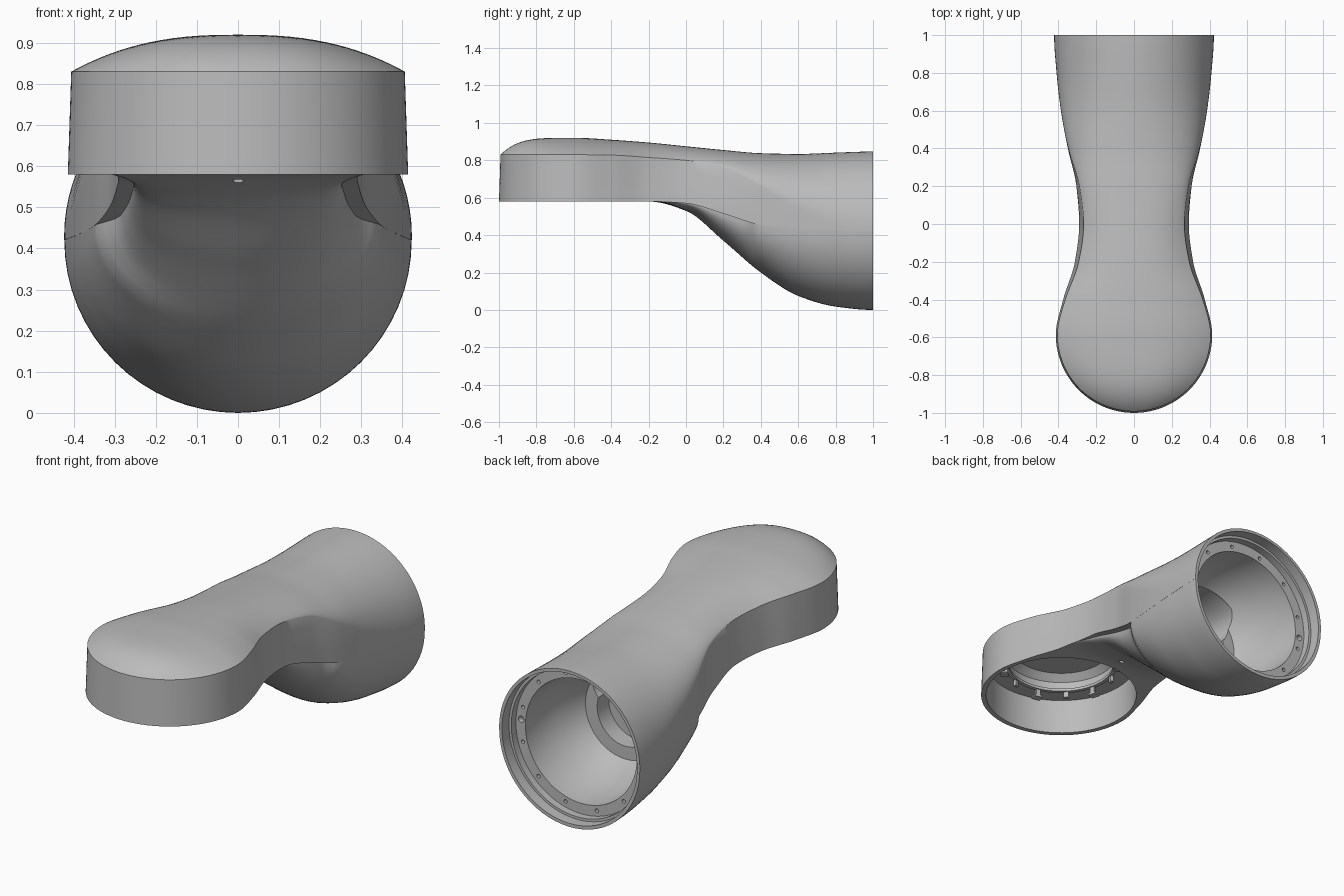
import bpy, bmesh
from math import sin, cos, pi, radians
from mathutils import Matrix

if "Cube" in bpy.data.objects:
    bpy.data.objects.remove(bpy.data.objects["Cube"])

grey = bpy.data.materials.new("satin grey")
grey.use_nodes = True
grey.diffuse_color = (0.5, 0.5, 0.5, 1)
for node in grey.node_tree.nodes:
    if node.type == 'BSDF_PRINCIPLED':
        node.inputs["Base Color"].default_value = grey.diffuse_color

HEAD_Y, HEAD_R, DOME = -0.586, 0.414, 0.09
BORE_Z = 0.425

# Body stations: y, half width, top, upper shoulder, lower shoulder, bottom
STATIONS = [
    (HEAD_Y, HEAD_R, 0.92, 0.83, 0.58, 0.58),
    (-0.4, 0.375, 0.91, 0.828, 0.58, 0.58),
    (-0.2, 0.313, 0.895, 0.815, 0.58, 0.58),
    (0.0, 0.29, 0.875, 0.80, 0.57, 0.53),
    (0.2, 0.305, 0.855, 0.765, 0.515, 0.37),
    (0.4, 0.35, 0.838, 0.66, 0.455, 0.20),
    (0.6, 0.387, 0.834, 0.54, 0.435, 0.075),
    (0.8, 0.41, 0.841, 0.46, 0.425, 0.018),
    (1.0, 0.423, 0.847, 0.43, 0.42, 0.0)]


def smooth(a, b, v):
    u = min(max((v - a) / (b - a), 0), 1)
    return u * u * (3 - 2 * u)


def sample(y, col):
    """Monotone cubic interpolation of one station column."""
    ys = [s[0] for s in STATIONS]
    vs = [s[col] for s in STATIONS]
    last = len(ys) - 1
    slope = [(vs[i + 1] - vs[i]) / (ys[i + 1] - ys[i]) for i in range(last)]

    def tangent(i):
        if i in (0, last):
            return 0
        a, b = slope[i - 1], slope[i]
        return 2 * a * b / (a + b) if a * b > 0 else 0
    i = max(k for k in range(last) if ys[k] <= y + 1e-9)
    h = ys[i + 1] - ys[i]
    u = (y - ys[i]) / h
    return ((2 * u**3 - 3 * u**2 + 1) * vs[i] + (u**3 - 2 * u**2 + u) * h * tangent(i)
            + (3 * u**2 - 2 * u**3) * vs[i + 1] + (u**3 - u**2) * h * tangent(i + 1))


def finish(bm, name):
    bmesh.ops.recalc_face_normals(bm, faces=bm.faces)
    mesh = bpy.data.meshes.new(name)
    bm.to_mesh(mesh)
    bm.free()
    mesh.materials.append(grey)
    obj = bpy.data.objects.new(name, mesh)
    bpy.context.collection.objects.link(obj)
    return obj


def loft(name, rings, closed=False):
    """Skin a list of point rings, capped or joined end to end."""
    bm = bmesh.new()
    rows = [[bm.verts.new(p) for p in ring] for ring in rings]
    n = len(rows[0])
    pairs = list(zip(rows, rows[1:]))
    if closed:
        pairs.append((rows[-1], rows[0]))
    else:
        bm.faces.new(rows[0])
        bm.faces.new(rows[-1])
    for a, b in pairs:
        for i in range(n):
            j = (i + 1) % n
            bm.faces.new((a[i], a[j], b[j], b[i]))
    return finish(bm, name)


def circle_z(r, z, n=96):
    return [(r * cos(2 * pi * i / n), HEAD_Y + r * sin(2 * pi * i / n), z) for i in range(n)]


def ellipse_y(rx, rz, y, z=BORE_Z, n=96):
    return [(rx * cos(2 * pi * i / n), y, z + rz * sin(2 * pi * i / n)) for i in range(n)]


def section(y, w, top, shoulder, lower, bottom):
    """Closed cross-section: domed top, straight wall, rounded belly."""
    u = smooth(-0.2, 0.65, y)
    p, q = 2.5 - 0.5 * u, 1 + u
    half = []
    for i in range(21):
        a = pi / 2 * (1 - i / 20)
        x = w * cos(a) ** (2 / p) if i else 0
        half.append((x, shoulder + (top - shoulder) * sin(a) ** (2 / q)))
    for i in range(1, 5):
        half.append((w, shoulder + (lower - shoulder) * i / 4))
    # belly is recessed under the neck
    inset = 0.0004 + 0.04 * smooth(-0.15, 0.1, y) * (1 - smooth(0.31, 0.39, y))
    for i in range(17):
        a = pi / 2 * i / 16
        half.append(((w - inset) * cos(a) if i < 16 else 0, lower - (lower - bottom) * sin(a)))
    # walls lean inward towards the top, most at the neck
    draft = 0.02 * (1 - smooth(-0.4, 0.0, y)) + 0.09 * smooth(-0.5, 0.0, y) * (1 - smooth(0.05, 0.55, y))
    pts = []
    for x, z in half:
        s = 1 - draft * min(max((z - 0.58) / 0.25, 0), 1)
        pts.append((x * s, HEAD_Y + (y - HEAD_Y) * s if y < HEAD_Y else y, z))
    return pts + [(-x, yy, z) for x, yy, z in pts[-2:0:-1]]


# Outer housing: round head swept into the round rear socket
rings = []
for i in range(30, 0, -1):
    a = radians(88.5) * i / 30
    top = 0.83 + DOME * (1 - sin(a) ** 4.5)
    rings.append(section(HEAD_Y - HEAD_R * sin(a), HEAD_R * cos(a), top, 0.83, 0.58, 0.58))
for i in range(65):
    y = HEAD_Y + (1 - HEAD_Y) * i / 64
    rings.append(section(y, *[sample(y, c) for c in range(1, 6)]))
housing = loft("housing", rings)

# Cutters: head cavity, rear bore, cable passage
cutters = [
    loft("head_cavity_cutter", [circle_z(r, z) for r, z in (
        (0.39, 0.5), (0.385, 0.77), (0.285, 0.77), (0.285, 0.82), (0.25, 0.855))]),
    loft("rear_bore_cutter", [ellipse_y(r, r, y) for r, y in (
        (0.406, 1.05), (0.406, 0.94), (0.392, 0.94), (0.392, 0.9), (0.335, 0.9),
        (0.325, 0.66), (0.24, 0.52), (0.17, 0.52), (0.17, 0.42))]),
    loft("cable_passage_cutter", [ellipse_y(0.2, rz, y, z, 48) for y, z, rz in (
        (0.58, 0.56, 0.16), (0.25, 0.6, 0.14), (-0.05, 0.7, 0.1), (-0.35, 0.7, 0.09))])]

# Bolt holes around the rear flange, with a larger dowel pair at each side
bm = bmesh.new()
holes = [(2 * pi * (i + 0.5) / 12, 0.010) for i in range(12)]
holes += [(side + 0.07, 0.017) for side in (0, pi)]
for a, r in holes:
    at = Matrix.Translation((0.362 * cos(a), 0.9, BORE_Z + 0.362 * sin(a)))
    bmesh.ops.create_cone(bm, cap_ends=True, segments=16, radius1=r, radius2=r, depth=0.06,
                          matrix=at @ Matrix.Rotation(pi / 2, 4, 'X'))
cutters.append(finish(bm, "bolt_hole_cutter"))

# Small drain hole under the neck
bm = bmesh.new()
bmesh.ops.create_cone(bm, cap_ends=True, segments=20, radius1=0.014, radius2=0.014, depth=0.16,
                      matrix=Matrix.Translation((0, -0.1, 0.59)))
cutters.append(finish(bm, "drain_hole_cutter"))

bpy.context.view_layer.objects.active = housing
for cutter in cutters:
    cutter.hide_render = True
    mod = housing.modifiers.new(cutter.name, 'BOOLEAN')
    mod.operation = 'DIFFERENCE'
    mod.solver = 'EXACT'
    mod.object = cutter
    bpy.ops.object.modifier_apply(modifier=mod.name)
for cutter in cutters:
    bpy.data.objects.remove(cutter)

# Raised lip around the inner opening of the head
lip = loft("cover_seat_lip", [circle_z(r, z) for r, z in (
    (0.29, 0.775), (0.29, 0.76), (0.27, 0.76), (0.27, 0.775))], closed=True)

# Snap clips: alternating tall hooks and short tabs
bm = bmesh.new()
for i in range(12):
    tall = i % 2 == 0
    turn = Matrix.Translation((0, HEAD_Y, 0)) @ Matrix.Rotation(2 * pi * (i + 0.5) / 12, 4, 'Z')
    boxes = [((0.285, 0, 0.745), (0.016, 0.025, 0.05 if tall else 0.035))]
    if tall:
        boxes.append(((0.295, 0, 0.722), (0.04, 0.045, 0.01)))
    for centre, size in boxes:
        bmesh.ops.create_cube(bm, size=1, matrix=turn @ Matrix.Translation(centre)
                              @ Matrix.Diagonal((*size, 1)))
finish(bm, "snap_clips")

# Smooth shading with crisp edges
for obj in (housing, lip):
    bpy.ops.object.select_all(action='DESELECT')
    obj.select_set(True)
    bpy.context.view_layer.objects.active = obj
    bpy.ops.object.shade_smooth_by_angle(angle=radians(30))
